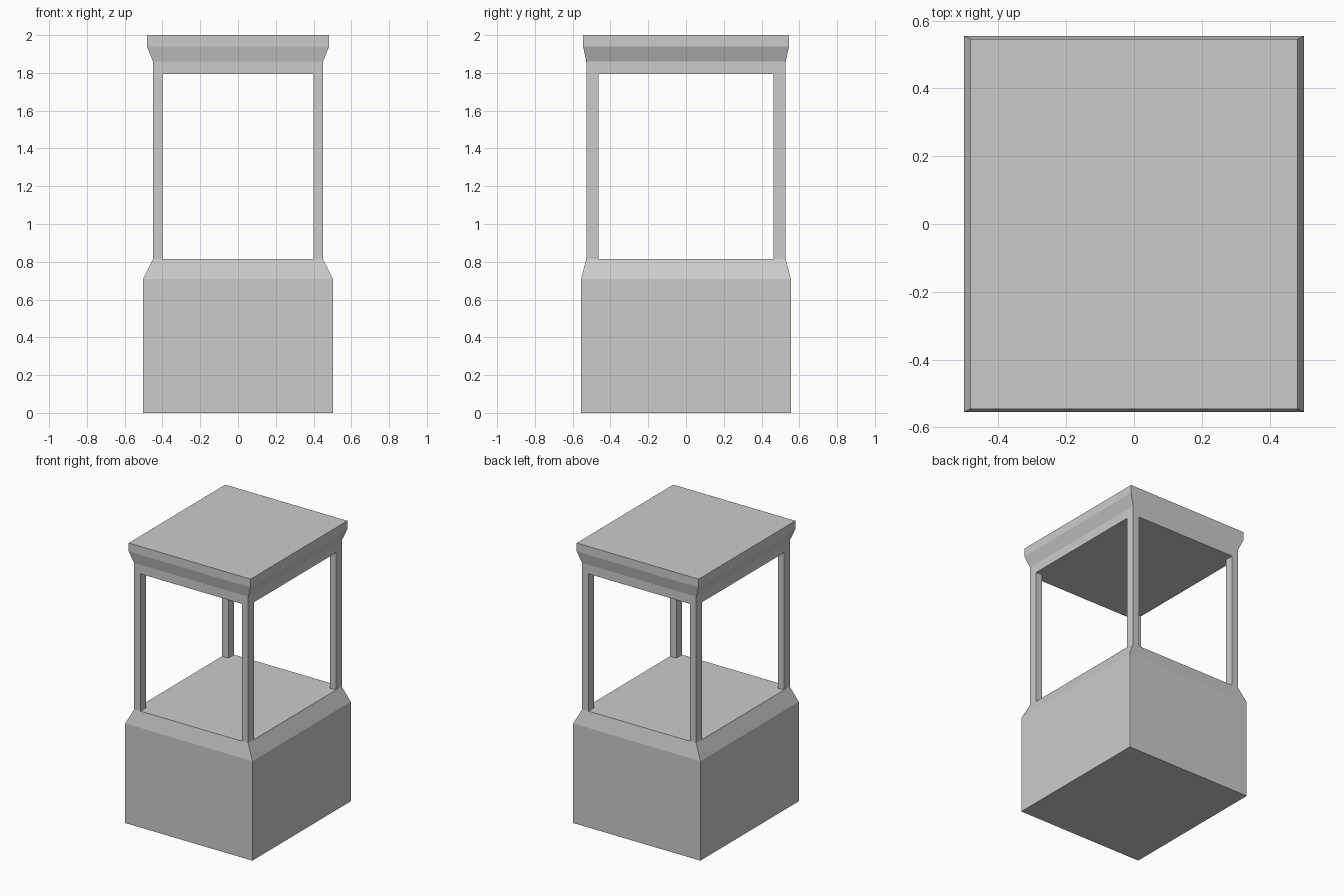
import bpy, bmesh

if "Cube" in bpy.data.objects:
    bpy.data.objects.remove(bpy.data.objects["Cube"])


def lofted_block(name, rings):
    """Stack rectangular rings (half_x, half_y, z) into a closed solid."""
    bm = bmesh.new()
    loops = [[bm.verts.new((sx * hx, sy * hy, z))
              for sx, sy in ((-1, -1), (1, -1), (1, 1), (-1, 1))]
             for hx, hy, z in rings]
    bm.faces.new(loops[0][::-1])
    bm.faces.new(loops[-1])
    for low, high in zip(loops, loops[1:]):
        for i in range(4):
            j = (i + 1) % 4
            bm.faces.new((low[i], low[j], high[j], high[i]))
    mesh = bpy.data.meshes.new(name)
    bm.to_mesh(mesh)
    bm.free()
    obj = bpy.data.objects.new(name, mesh)
    bpy.context.collection.objects.link(obj)
    return obj


# Counter base with sloped shoulders
lofted_block("counter_base", [(0.502, 0.555, 0), (0.502, 0.555, 0.71), (0.45, 0.528, 0.815)])

# Roof with flared cornice
lofted_block("roof", [(0.45, 0.528, 1.795), (0.45, 0.528, 1.86),
                      (0.482, 0.545, 1.94), (0.482, 0.545, 2.0)])

# Four corner posts
for side, sx in (("left", -1), ("right", 1)):
    for end, sy in (("front", -1), ("back", 1)):
        post = lofted_block(f"{end}_{side}_post", [(0.025, 0.032, 0.815), (0.025, 0.032, 1.795)])
        post.location = (sx * 0.425, sy * 0.496, 0)
